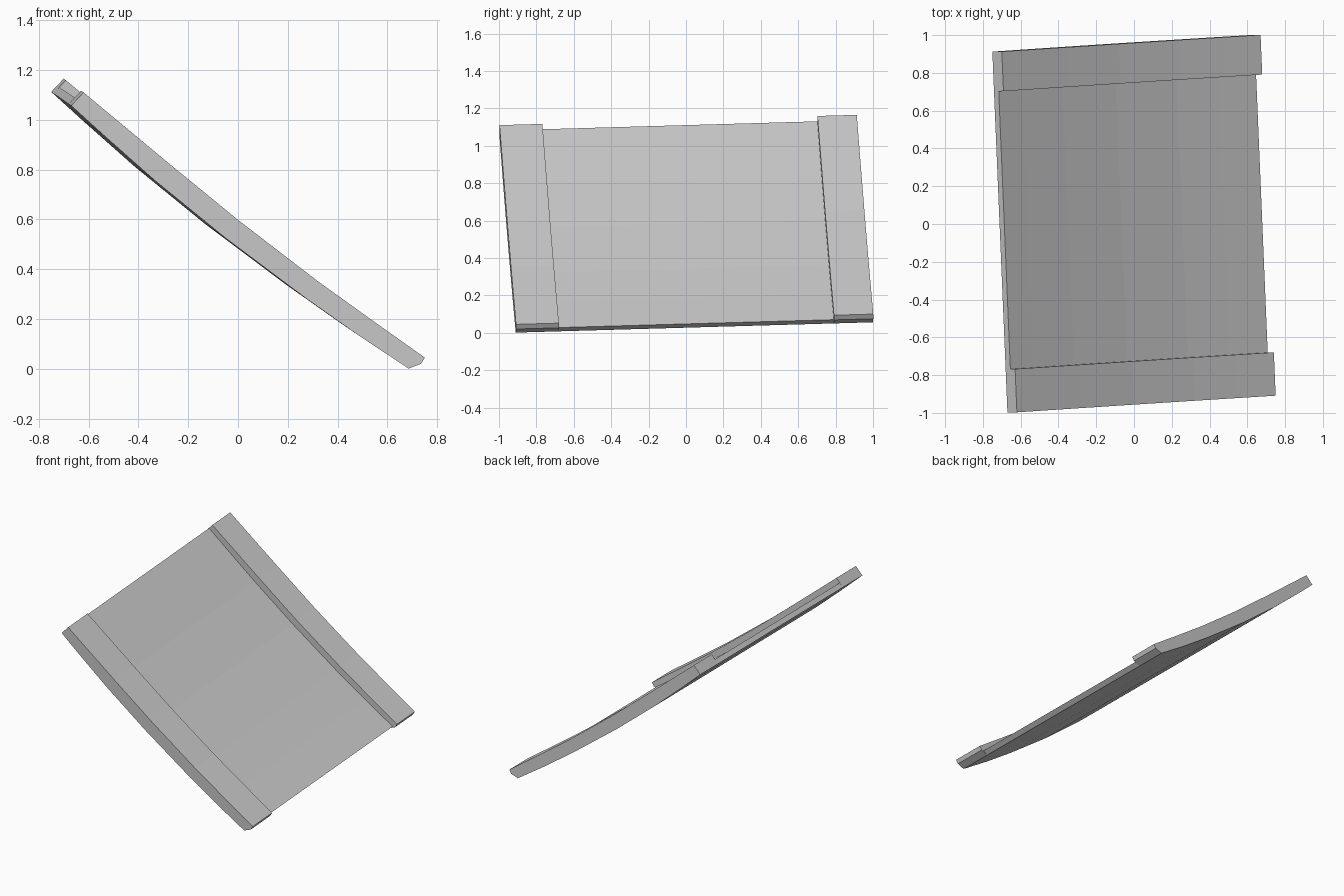
import bpy, bmesh
from mathutils import Vector

if "Cube" in bpy.data.objects:
    bpy.data.objects.remove(bpy.data.objects["Cube"])

# Across-the-panel direction (the panel is slightly turned and rolled)
ACROSS = Vector((-0.08, 1.91, 0.055))

# Curved lengthwise section in x, z at the front edge, top end to bottom end
UNDER = [(-0.67, 1.057), (-0.545, 0.943), (-0.335, 0.757), (-0.05, 0.525),
         (0.27, 0.285), (0.48, 0.137), (0.685, 0.001)]
UPPER = [(-0.62, 1.11), (-0.5, 1.01), (-0.28, 0.827), (0.0, 0.598),
         (0.32, 0.352), (0.55, 0.187), (0.75, 0.045)]


def on_front_plane(x, z):
    return Vector((x, 0.0419 * x - 0.0288 * z - 0.939, z))


def strip(name, profile, start, end):
    """Extrude the section across the panel between two fractions of its width."""
    bm = bmesh.new()
    verts = [bm.verts.new(on_front_plane(x, z) + ACROSS * start) for x, z in profile]
    face = bm.faces.new(verts)
    res = bmesh.ops.extrude_face_region(bm, geom=[face])
    moved = [g for g in res["geom"] if isinstance(g, bmesh.types.BMVert)]
    bmesh.ops.translate(bm, verts=moved, vec=ACROSS * (end - start))
    bmesh.ops.recalc_face_normals(bm, faces=bm.faces[:])
    mesh = bpy.data.meshes.new(name)
    bm.to_mesh(mesh)
    bm.free()
    obj = bpy.data.objects.new(name, mesh)
    bpy.context.collection.objects.link(obj)
    return obj


# Thick side rails with a chamfered lower tip
rail_profile = UNDER + [(0.735, 0.02)] + UPPER[::-1]
strip("front_rail", rail_profile, 0.0, 0.12)
strip("back_rail", rail_profile, 0.89, 1.0)

# Thin recessed panel sharing the rails' underside
recessed = [(u[0] + 0.5 * (t[0] - u[0]), u[1] + 0.46 * (t[1] - u[1]))
            for u, t in zip(UNDER, UPPER)]
strip("centre_panel", UNDER + recessed[::-1], 0.12, 0.89)
